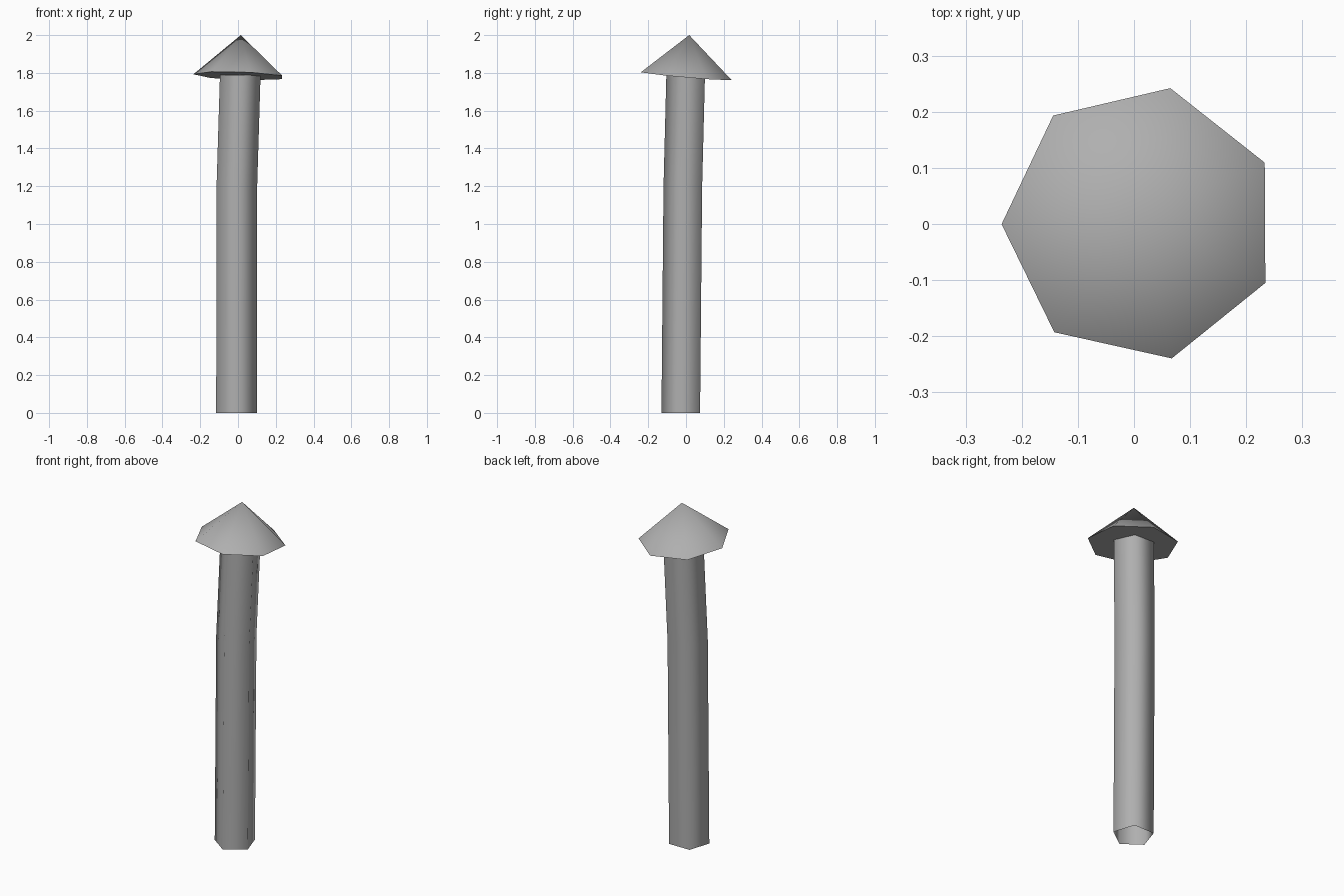
import bpy, bmesh
from math import sin, cos, radians, tau
from mathutils import Vector

if "Cube" in bpy.data.objects:
    bpy.data.objects.remove(bpy.data.objects["Cube"])

grey = bpy.data.materials.new("dark_grey")
grey.diffuse_color = (0.43, 0.43, 0.43, 1)
grey.use_nodes = True
grey.node_tree.nodes["Principled BSDF"].inputs["Base Color"].default_value = grey.diffuse_color


def ring(bm, centre, radius, sides, start, slope=(0, 0)):
    """Regular polygon of vertices, optionally lying in a tilted plane."""
    verts = []
    for i in range(sides):
        a = radians(start) + tau * i / sides
        x, y = radius * cos(a), radius * sin(a)
        verts.append(bm.verts.new(Vector(centre) + Vector((x, y, slope[0] * x + slope[1] * y))))
    return verts


def finish(bm, name):
    mesh = bpy.data.meshes.new(name)
    bm.to_mesh(mesh)
    bm.free()
    mesh.materials.append(grey)
    obj = bpy.data.objects.new(name, mesh)
    bpy.context.collection.objects.link(obj)
    bpy.ops.object.select_all(action='DESELECT')
    obj.select_set(True)
    bpy.context.view_layer.objects.active = obj
    bpy.ops.object.shade_smooth_by_angle(angle=radians(80))


# Five-sided open shaft, slightly bent toward the top
bm = bmesh.new()
path = [(-0.008, -0.017, 0), (-0.006, -0.006, 1.2), (0.012, 0.009, 1.79)]
rings = [ring(bm, p, 0.113, 5, 54) for p in path]
for low, high in zip(rings, rings[1:]):
    for i in range(5):
        j = (i + 1) % 5
        bm.faces.new((low[i], low[j], high[j], high[i]))
finish(bm, "shaft")

# Seven-sided tilted conical cap
bm = bmesh.new()
rim = ring(bm, (0.011, 0.001, 1.784), 0.247, 7, 180.3, (-0.035, -0.087))
apex = bm.verts.new((0.015, 0.017, 2.0))
for i in range(7):
    bm.faces.new((rim[i], rim[(i + 1) % 7], apex))
bm.faces.new(rim[::-1])
finish(bm, "pointed_cap")
